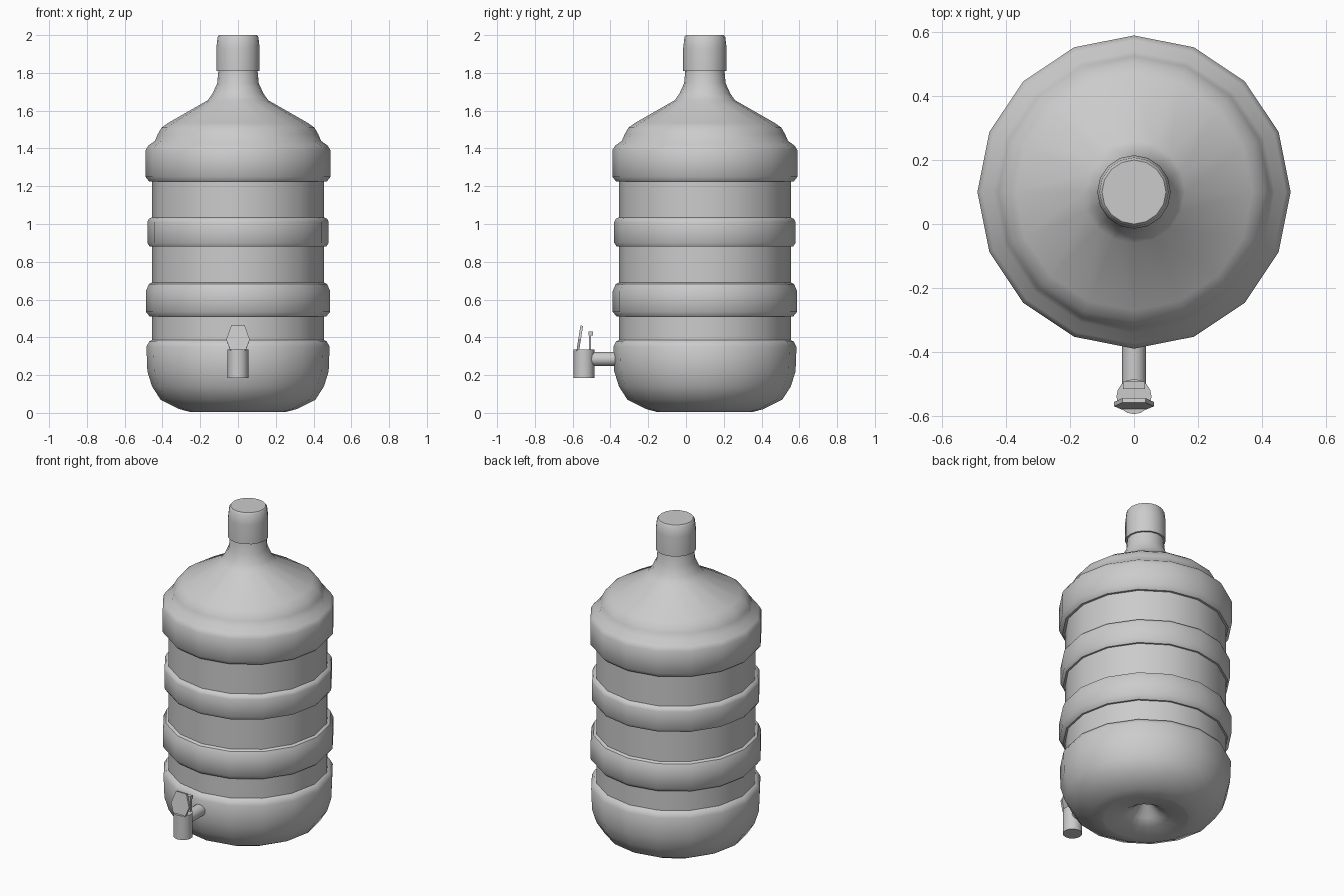
import bpy, bmesh, math
from mathutils import Matrix, Vector

cube = bpy.data.objects.get("Cube")
if cube:
    bpy.data.objects.remove(cube, do_unlink=True)

grey = bpy.data.materials.new("plain_grey")
grey.use_nodes = True
grey.diffuse_color = (0.6, 0.6, 0.6, 1)
grey.node_tree.nodes["Principled BSDF"].inputs["Base Color"].default_value = (0.6, 0.6, 0.6, 1)


def finish(name, bm, angle=40):
    bmesh.ops.recalc_face_normals(bm, faces=bm.faces)
    mesh = bpy.data.meshes.new(name)
    bm.to_mesh(mesh)
    bm.free()
    mesh.materials.append(grey)
    obj = bpy.data.objects.new(name, mesh)
    bpy.context.collection.objects.link(obj)
    bpy.ops.object.select_all(action='DESELECT')
    obj.select_set(True)
    bpy.context.view_layer.objects.active = obj
    bpy.ops.object.shade_smooth_by_angle(angle=math.radians(angle))
    return obj


def lathe(name, profile, sides, y, angle=40):
    """Spin (radius, height) points about a vertical axis; radius 0 makes a pole."""
    bm = bmesh.new()
    rings = []
    for r, z in profile:
        if r == 0:
            rings.append([bm.verts.new((0, y, z))] * sides)
        else:
            rings.append([bm.verts.new((r * math.sin(a), y + r * math.cos(a), z))
                          for a in (math.tau * i / sides for i in range(sides))])
    for low, high in zip(rings, rings[1:]):
        for i in range(sides):
            j = (i + 1) % sides
            corners = dict.fromkeys((low[i], low[j], high[j], high[i]))
            bm.faces.new(list(corners))
    return finish(name, bm, angle)


def plate(name, outline, thickness, location, tilt):
    """Extrude an (x, z) outline along y, then lean it about x."""
    bm = bmesh.new()
    face = bm.faces.new([bm.verts.new((x, -thickness / 2, z)) for x, z in outline])
    new = bmesh.ops.extrude_face_region(bm, geom=[face])["geom"]
    bmesh.ops.translate(bm, vec=(0, thickness, 0),
                        verts=[v for v in new if isinstance(v, bmesh.types.BMVert)])
    bm.transform(Matrix.Translation(location) @ Matrix.Rotation(tilt, 4, 'X'))
    return finish(name, bm, 30)


AXIS = 0.1
WALL = 0.456


def rib(bottom, top, radius, low_bevel, high_bevel):
    """Raised hoop with small ledges at both ends."""
    return [(WALL, bottom), (0.467, bottom), (radius, bottom + low_bevel),
            (radius, top - high_bevel), (0.472, top - 0.008), (WALL, top)]


# Bottle: dimpled base, ribbed wall, sloping shoulder and neck
base = [(0, 0.12), (0.03, 0.11), (0.08, 0.05), (0.13, 0.02), (0.24, 0.005),
        (0.25, 0.004), (0.31, 0.02), (0.41, 0.07), (0.455, 0.14), (0.48, 0.22)]
foot_rib = [(0.485, 0.35), (0.47, 0.378), (WALL, 0.385)]
top_rib = [(WALL, 1.225), (0.47, 1.225), (0.49, 1.25), (0.49, 1.39), (0.475, 1.415)]
shoulder = [(0.44, 1.44), (0.425, 1.475), (0.405, 1.51), (0.37, 1.535),
            (0.16, 1.655), (0.135, 1.69), (0.11, 1.745), (0.103, 1.82)]
lathe("bottle", base + foot_rib + rib(0.51, 0.69, 0.488, 0.025, 0.045)
      + rib(0.88, 1.035, 0.48, 0.02, 0.025) + top_rib + shoulder, 16, AXIS)

# Cap
lathe("cap", [(0, 1.81), (0.115, 1.81), (0.115, 1.93), (0.108, 1.99),
              (0.1, 2.0), (0, 2.0)], 16, AXIS)

# Tap: spout and feed pipe
lathe("tap_spout", [(0, 0.185), (0.055, 0.185), (0.055, 0.335), (0, 0.335)], 16, -0.54)
bm = bmesh.new()
bmesh.ops.create_cone(bm, cap_ends=True, segments=16, radius1=0.037, radius2=0.037, depth=0.2,
                      matrix=Matrix.Translation((0, -0.43, 0.285)) @ Matrix.Rotation(math.pi / 2, 4, 'X'))
finish("tap_pipe", bm)

# Tap lever: six-sided paddle leaning back, with a hooked stop behind it
half = [(0.04, 0), (0.062, 0.06), (0.036, 0.135)]
paddle = half + [(-x, z) for x, z in reversed(half)]
plate("tap_lever", paddle, 0.014, Vector((0, -0.573, 0.328)), math.radians(-9))
stem = [(-0.034, 0), (0.034, 0), (0.034, 0.1), (-0.034, 0.1)]
plate("lever_stop", stem, 0.012, Vector((0, -0.508, 0.325)), 0)
lip = [(-0.034, 0), (0.034, 0), (0.034, 0.02), (-0.034, 0.02)]
plate("lever_stop_lip", lip, 0.024, Vector((0, -0.505, 0.41)), 0)
